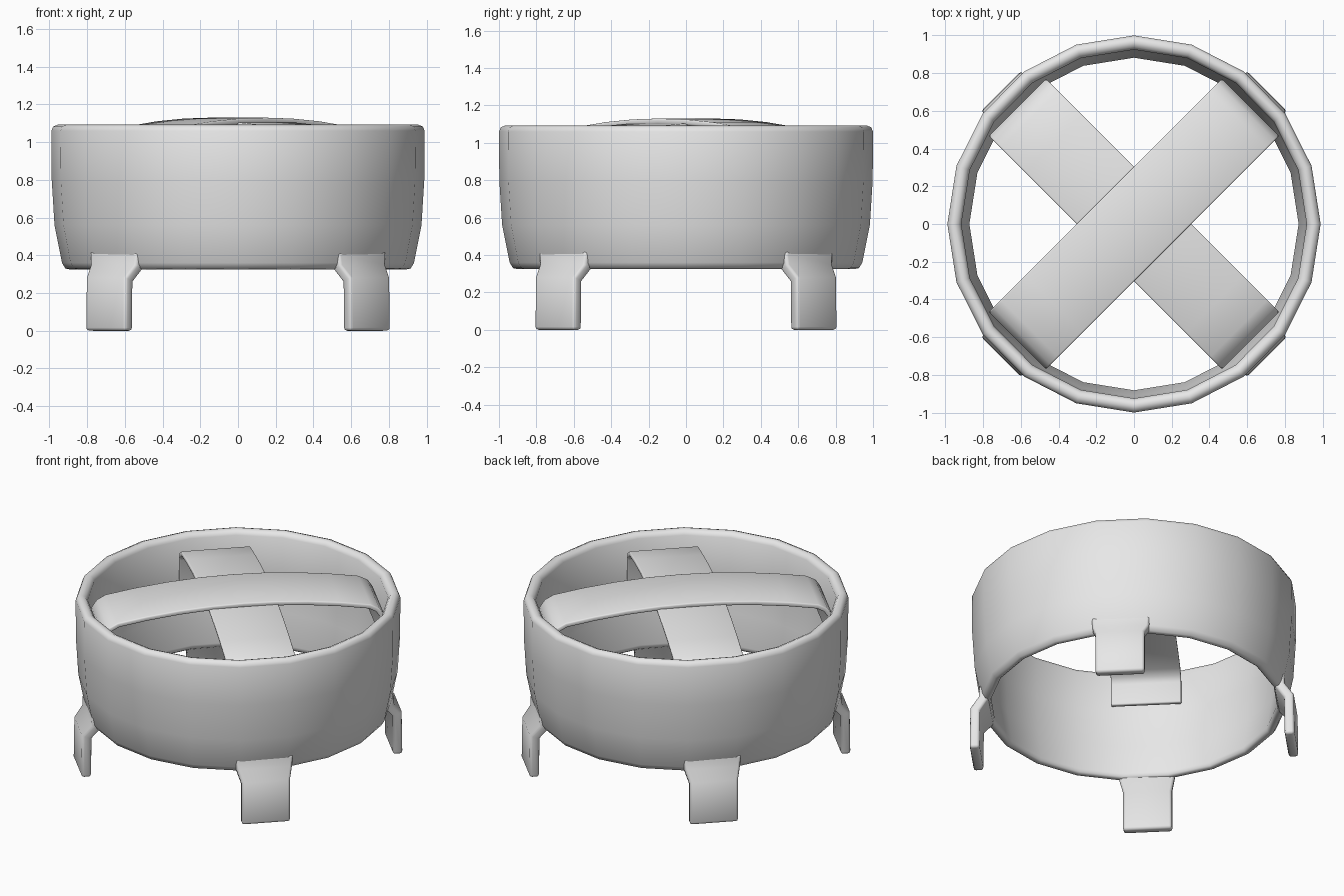
import bpy
import bmesh
from math import radians, sin, cos, tau

old = bpy.data.objects.get("Cube")
if old:
    bpy.data.objects.remove(old, do_unlink=True)

# Single flat colour
grey = bpy.data.materials.new("light_grey")
grey.use_nodes = True
grey.diffuse_color = (0.8, 0.8, 0.8, 1)
bsdf = next(n for n in grey.node_tree.nodes if n.type == 'BSDF_PRINCIPLED')
bsdf.inputs["Base Color"].default_value = grey.diffuse_color


def finish(bm, name, angle):
    bmesh.ops.recalc_face_normals(bm, faces=bm.faces)
    mesh = bpy.data.meshes.new(name)
    bm.to_mesh(mesh)
    bm.free()
    mesh.materials.append(grey)
    obj = bpy.data.objects.new(name, mesh)
    bpy.context.collection.objects.link(obj)
    bpy.ops.object.select_all(action='DESELECT')
    obj.select_set(True)
    bpy.context.view_layer.objects.active = obj
    bpy.ops.object.shade_smooth_by_angle(angle=radians(angle))
    return obj


def lathe(name, profile, sides):
    """Revolve a closed (radius, height) profile around z."""
    bm = bmesh.new()
    rings = []
    for i in range(sides):
        a = tau * i / sides
        rings.append([bm.verts.new((0.99 * r * cos(a), r * sin(a), z)) for r, z in profile])
    n = len(profile)
    for i in range(sides):
        a, b = rings[i], rings[(i + 1) % sides]
        for j in range(n):
            k = (j + 1) % n
            bm.faces.new((a[j], b[j], b[k], a[k]))
    return finish(bm, name, 50)


def ribbon(name, path, widths, thickness, bevel, turn):
    """Bent flat bar: a (reach, height) path widened, thickened and softened."""
    bm = bmesh.new()
    rows = [[bm.verts.new((s, side * w / 2, z)) for side in (-1, 1)]
            for (s, z), w in zip(path, widths)]
    for a, b in zip(rows, rows[1:]):
        bm.faces.new((a[0], b[0], b[1], a[1]))
    obj = finish(bm, name, 50)
    obj.rotation_euler.z = radians(turn)
    solid = obj.modifiers.new("thickness", 'SOLIDIFY')
    solid.thickness = thickness
    solid.offset = 0
    solid.use_even_offset = True
    soft = obj.modifiers.new("soft_edges", 'BEVEL')
    soft.width = bevel
    soft.segments = 2
    soft.limit_method = 'ANGLE'
    soft.angle_limit = radians(50)
    # Keep the smoothing after the new geometry is made
    for i, mod in enumerate(list(obj.modifiers)):
        if mod.type == 'NODES':
            obj.modifiers.move(i, len(obj.modifiers) - 1)
    return obj


# Ring wall with rounded rims and a tucked-in base
lathe("ring_wall", [
    (0.90, 0.325), (0.925, 0.33), (0.943, 0.36), (0.983, 0.56), (0.998, 0.8),
    (1.0, 1.06), (0.99, 1.083), (0.965, 1.093), (0.94, 1.083), (0.925, 1.06),
    (0.925, 0.8), (0.915, 0.56), (0.882, 0.36), (0.886, 0.335)], 20)

# Two crossed bowed straps with turned-down ends
half = [(s, 1.115 - 0.12 * s * s) for s in (0.0, 0.2, 0.4, 0.6, 0.78)]
half += [(0.83, 1.015), (0.857, 0.975), (0.86, 0.83)]
path = [(-s, z) for s, z in reversed(half[1:])] + half
for name, turn, drop in (("upper_strap", 45, 0), ("lower_strap", 135, 0.02)):
    ribbon(name, [(s, z - drop) for s, z in path], [0.43] * len(path), 0.03, 0.008, turn)

# Four stepped-out legs on the diagonals
leg_path = [(0.905, 0.42), (0.908, 0.34), (0.963, 0.27), (0.967, 0.0)]
for name, turn in (("back_left_leg", 45), ("back_right_leg", 135),
                   ("front_right_leg", 225), ("front_left_leg", 315)):
    ribbon(name, leg_path, [0.36, 0.345, 0.3, 0.3], 0.06, 0.016, turn)
